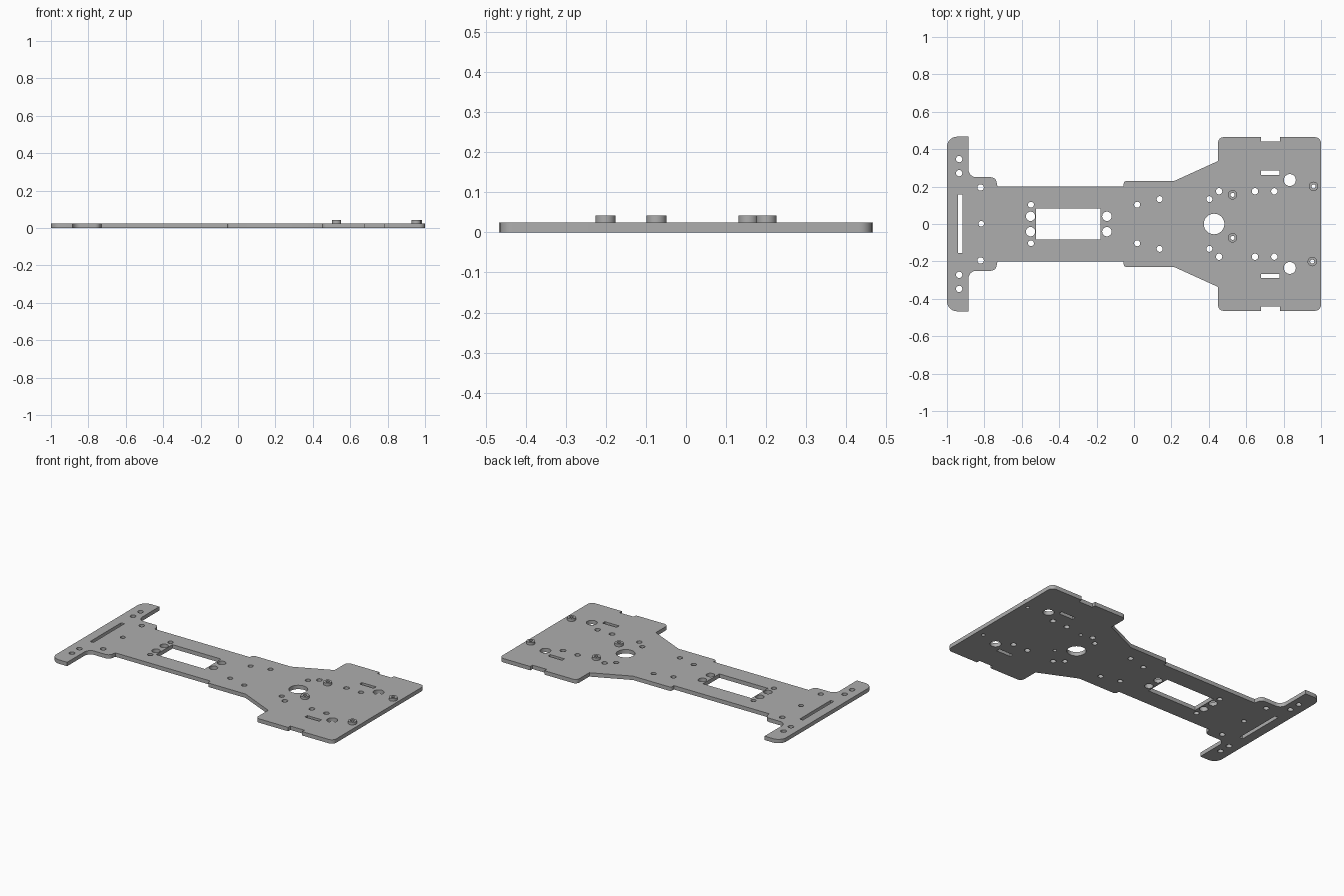
import bpy
from math import cos, sin, pi
from mathutils import Vector

cube = bpy.data.objects.get("Cube")
if cube:
    bpy.data.objects.remove(cube, do_unlink=True)

grey = bpy.data.materials.new("plain grey")
grey.use_nodes = True
colour = (0.42, 0.42, 0.42, 1)
grey.diffuse_color = colour
grey.node_tree.nodes["Principled BSDF"].inputs["Base Color"].default_value = colour

THICK, BOSS_TOP = 0.025, 0.042


def circle(x, y, r, n=32):
    return [(x + r * cos(2 * pi * i / n), y + r * sin(2 * pi * i / n)) for i in range(n)]


def rect(x0, x1, y0, y1):
    return [(x0, y0), (x1, y0), (x1, y1), (x0, y1)]


def fillet(corners, steps=8):
    """Round every (x, y, cut) corner, starting the curve at distance cut."""
    pts = []
    for i, (x, y, cut) in enumerate(corners):
        c = Vector((x, y))
        if not cut:
            pts.append(tuple(c))
            continue
        p = Vector(corners[i - 1][:2])
        q = Vector(corners[(i + 1) % len(corners)][:2])
        u, v = (p - c).normalized(), (q - c).normalized()
        # circular arc tangent to both edges
        half = u.angle(v) / 2
        centre = c + (u + v).normalized() * (cut / cos(half))
        a, b = c + u * cut - centre, c + v * cut - centre
        sweep = a.angle(b)
        for k in range(steps + 1):
            t = k / steps
            pts.append(tuple(centre + (a * sin((1 - t) * sweep) + b * sin(t * sweep)) / sin(sweep)))
    return pts


def sheet(name, loops, z0, z1):
    """Flat plate: the first loop is the outline, the rest are holes."""
    cu = bpy.data.curves.new(name + " profile", 'CURVE')
    cu.dimensions, cu.fill_mode, cu.extrude = '2D', 'BOTH', (z1 - z0) / 2
    for loop in loops:
        s = cu.splines.new('POLY')
        s.points.add(len(loop) - 1)
        for pt, (x, y) in zip(s.points, loop):
            pt.co = (x, y, 0, 1)
        s.use_cyclic_u, s.use_smooth = True, False
    tmp = bpy.data.objects.new(name + " profile", cu)
    bpy.context.collection.objects.link(tmp)
    bpy.context.view_layer.update()
    mesh = bpy.data.meshes.new_from_object(tmp.evaluated_get(bpy.context.evaluated_depsgraph_get()))
    bpy.data.objects.remove(tmp, do_unlink=True)
    mesh.name = name
    mesh.materials.clear()
    mesh.materials.append(grey)
    ob = bpy.data.objects.new(name, mesh)
    bpy.context.collection.objects.link(ob)
    ob.location.z = (z0 + z1) / 2
    bpy.ops.object.select_all(action='DESELECT')
    ob.select_set(True)
    bpy.context.view_layer.objects.active = ob
    bpy.ops.object.mode_set(mode='EDIT')
    bpy.ops.mesh.select_all(action='SELECT')
    bpy.ops.mesh.remove_doubles(threshold=0.00005)
    bpy.ops.mesh.normals_make_consistent(inside=False)
    bpy.ops.object.mode_set(mode='OBJECT')
    bpy.ops.object.shade_smooth_by_angle(angle=pi / 6)
    return ob


# half outline: x, y, corner rounding
half = [(-1, 0.467, 0.055), (-0.885, 0.467, 0), (-0.885, 0.25, 0.042),
        (-0.74, 0.25, 0.025), (-0.73, 0.2, 0), (-0.055, 0.2, 0),
        (-0.055, 0.23, 0.015), (0.215, 0.23, 0), (0.45, 0.337, 0),
        (0.45, 0.464, 0.028), (0.68, 0.464, 0), (0.68, 0.441, 0),
        (0.78, 0.441, 0), (0.78, 0.464, 0), (1, 0.464, 0.032)]
outline = fillet(half + [(x, -y, r) for x, y, r in reversed(half)])

# mirrored pairs of holes: x, y, radius
pairs = [(-0.935, 0.347, 0.017), (-0.935, 0.272, 0.017), (-0.82, 0.195, 0.017),
         (-0.551, 0.103, 0.016), (-0.553, 0.041, 0.025), (-0.145, 0.041, 0.025),
         (0.017, 0.103, 0.016), (0.137, 0.133, 0.016), (0.403, 0.133, 0.016),
         (0.455, 0.175, 0.017), (0.647, 0.175, 0.017), (0.75, 0.175, 0.017),
         (0.833, 0.235, 0.032)]
holes = [circle(x, s * y, r) for x, y, r in pairs for s in (1, -1)]

# centre holes, window and slots
holes += [circle(-0.817, 0.001, 0.015), circle(0.428, 0, 0.055, 48),
          rect(-0.523, -0.178, -0.083, 0.083), rect(-0.94, -0.917, -0.156, 0.158),
          rect(0.678, 0.779, 0.263, 0.287), rect(0.678, 0.779, -0.29, -0.266)]

# standoffs with a through hole
bosses = [(0.527, 0.156), (0.527, -0.074), (0.96, 0.201), (0.953, -0.201)]
holes += [circle(x, y, 0.011) for x, y in bosses]

sheet("chassis_plate", [outline] + holes, 0, THICK)
for i, (x, y) in enumerate(bosses, 1):
    sheet(f"standoff_{i}", [circle(x, y, 0.025), circle(x, y, 0.011)], THICK, BOSS_TOP)
